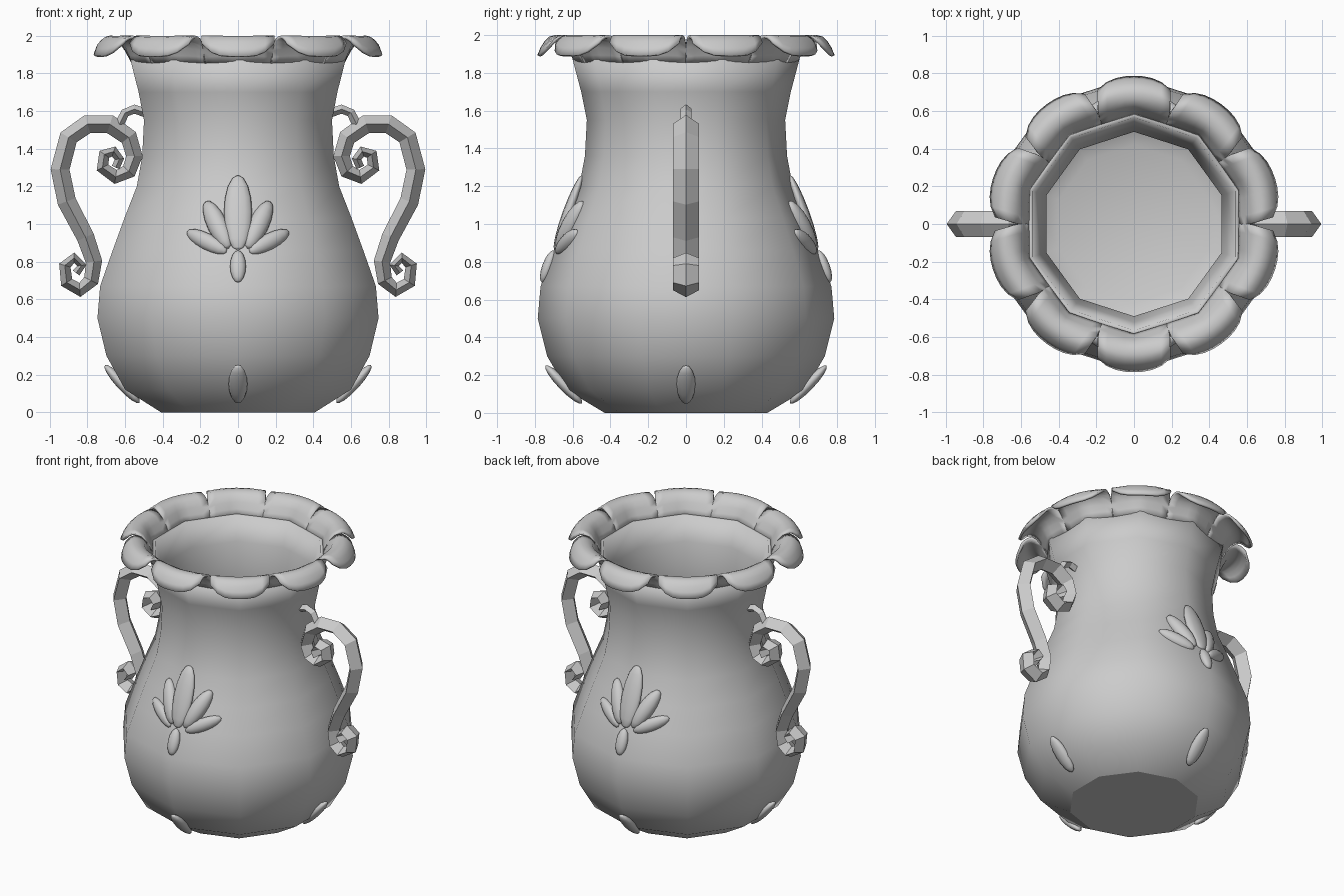
import bpy, bmesh, math
from mathutils import Vector, Matrix

if "Cube" in bpy.data.objects:
    bpy.data.objects.remove(bpy.data.objects["Cube"])

grey = bpy.data.materials.new("stone_grey")
grey.use_nodes = True
grey.diffuse_color = (0.6, 0.6, 0.6, 1)
grey.node_tree.nodes["Principled BSDF"].inputs["Base Color"].default_value = (0.6, 0.6, 0.6, 1)

SIDES = 10
STEP = math.tau / SIDES
# Outer wall: radius at the corners, height
WALL = [(.43, 0), (.63, .12), (.735, .3), (.785, .5), (.77, .67), (.70, .86), (.635, 1.03),
        (.565, 1.2), (.535, 1.36), (.525, 1.55), (.555, 1.7), (.60, 1.87)]


def make_object(name, bm, smooth=True):
    bmesh.ops.recalc_face_normals(bm, faces=bm.faces)
    for face in bm.faces:
        face.smooth = smooth
    mesh = bpy.data.meshes.new(name)
    bm.to_mesh(mesh)
    bm.free()
    mesh.materials.append(grey)
    obj = bpy.data.objects.new(name, mesh)
    bpy.context.collection.objects.link(obj)
    return obj


def bridge(bm, a, b, closed=True):
    for i in range(len(a) if closed else len(a) - 1):
        j = (i + 1) % len(a)
        bm.faces.new((a[i], a[j], b[j], b[i]))


def wall_radius(z):
    for (r0, z0), (r1, z1) in zip(WALL, WALL[1:]):
        if z <= z1:
            return r0 + (r1 - r0) * (z - z0) / (z1 - z0)
    return WALL[-1][0]


# Hollow ten-sided body
bm = bmesh.new()
inner = [(r - .035, max(z, .06)) for r, z in reversed(WALL[1:])]
inner.append((.42, .05))
rings = []
for r, z in WALL + inner:
    rings.append([bm.verts.new((r * math.cos(math.pi / 2 + k * STEP),
                                r * math.sin(math.pi / 2 + k * STEP), z)) for k in range(SIDES)])
for a, b in zip(rings, rings[1:]):
    bridge(bm, a, b)
base = bm.faces.new(rings[0])
bm.faces.new(rings[-1])
for edge in base.edges:
    edge.smooth = False
make_object("vase_body", bm)

# Rolled petals around the rim
LIP = [(.583, 1.85), (.61, 1.92), (.64, 1.975), (.68, 1.995), (.72, 1.985), (.755, 1.95), (.78, 1.89)]


def lip_point(t):
    t = min(t, .9999) * (len(LIP) - 1)
    i = int(t)
    return Vector(LIP[i]).lerp(Vector(LIP[i + 1]), t - i)


COLS, ROWS = 8, 9
bm = bmesh.new()
for k in range(SIDES):
    turn = Matrix.Rotation(k * STEP, 3, "Z")
    rows = []
    for j in range(ROWS + 1):
        t = j / ROWS
        row = []
        for i in range(COLS + 1):
            u = 2 * i / COLS - 1
            r, z = lip_point(t * (1 - .2 * u ** 4))
            half = min(.301 * r, .192)
            flat = abs(u) * .0955
            bowed = u * u * .055
            drop = r * (flat + (bowed - flat) * min(1, 2 * t))
            row.append(bm.verts.new(turn @ Vector((u * half, r - drop, z))))
        rows.append(row)
    for a, b in zip(rows, rows[1:]):
        bridge(bm, a, b, closed=False)
bmesh.ops.remove_doubles(bm, verts=bm.verts, dist=.0015)
petals = make_object("rim_petals", bm)
solid = petals.modifiers.new("thickness", "SOLIDIFY")
solid.thickness = .016
solid.offset = 0

# Scrolled handles with a diamond section
SCROLL = [(.65, 1.30), (.63, 1.345), (.66, 1.385), (.71, 1.37), (.72, 1.30), (.65, 1.25),
          (.58, 1.28), (.55, 1.36), (.58, 1.46), (.68, 1.53), (.80, 1.53), (.90, 1.46),
          (.945, 1.29), (.91, 1.12), (.81, .93), (.765, .80), (.78, .70), (.84, .65),
          (.91, .69), (.92, .78), (.87, .82), (.83, .78), (.86, .74)]
TENDRIL = [(.49, 1.59), (.55, 1.61), (.60, 1.59), (.63, 1.53)]


def sweep(name, path, side, width, depths):
    bm = bmesh.new()
    pts = [Vector((x * side, 0, z)) for x, z in path]
    rings = []
    for i, p in enumerate(pts):
        along = (pts[min(i + 1, len(pts) - 1)] - pts[max(i - 1, 0)]).normalized()
        out = along.cross(Vector((0, 1, 0))) * depths[i]
        across = Vector((0, width, 0))
        rings.append([bm.verts.new(p + o) for o in (out, across, -out, -across)])
    for a, b in zip(rings, rings[1:]):
        bridge(bm, a, b)
    bm.faces.new(rings[0])
    bm.faces.new(rings[-1])
    return make_object(name, bm, smooth=False)


last = len(SCROLL) - 1
thick = [.022 + .028 * min(1, min(i, last - i) / 9) for i in range(last + 1)]
for label, side in (("left", 1), ("right", -1)):
    sweep(label + "_handle", SCROLL, side, .07, thick)
    sweep(label + "_handle_tendril", TENDRIL, side, .03, [.024] * len(TENDRIL))


# Low relief leaves lying on the wall
def relief(name, leaves, angle, corner):
    bm = bmesh.new()
    turn = Matrix.Rotation(angle, 4, "Z")

    def on_wall(x, z):
        r = wall_radius(z)
        return Vector((x, -(r - abs(x) * .325) if corner else -r * math.cos(STEP / 2), z))

    for x0, z0, x1, z1, width, depth in leaves:
        a, b = on_wall(x0, z0), on_wall(x1, z1)
        mid = on_wall((x0 + x1) / 2, (z0 + z1) / 2)
        along = (b - a).normalized()
        normal = Vector((mid.x, mid.y, 0)).normalized()
        normal = (normal - along * normal.dot(along)).normalized()
        across = along.cross(normal)
        frame = Matrix((across * width, normal * depth, along * (b - a).length / 2)).transposed().to_4x4()
        bmesh.ops.create_uvsphere(bm, u_segments=12, v_segments=8, radius=1,
                                  matrix=turn @ Matrix.Translation(mid) @ frame)
    make_object(name, bm)


PALMETTE = [(0, .69, 0, .86, .042, .03), (0, .86, 0, 1.26, .075, .03)]
for s in (1, -1):
    PALMETTE += [(.05 * s, .87, .17 * s, 1.12, .055, .045), (.06 * s, .85, .27 * s, .96, .045, .035)]
DROP = [(0, .05, 0, .25, .05, .03)]
for label, angle in (("front", 0), ("back", math.pi)):
    relief(label + "_palmette", PALMETTE, angle, True)
    relief(label + "_foot_leaf", DROP, angle, True)
for label, angle in (("left", math.pi / 2), ("right", -math.pi / 2)):
    relief(label + "_foot_leaf", DROP, angle, False)
